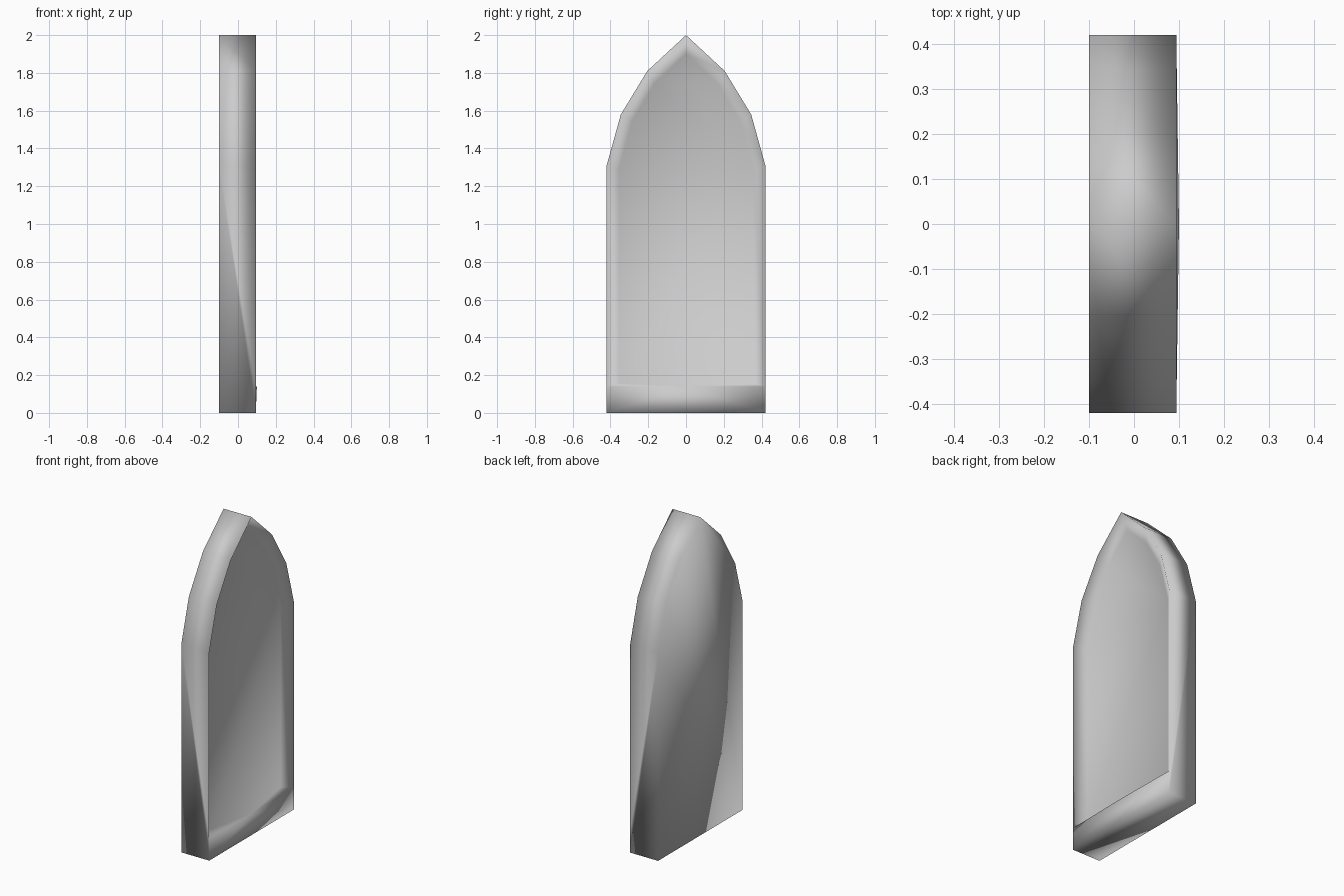
import bpy, bmesh

cube = bpy.data.objects.get("Cube")
if cube:
    bpy.data.objects.remove(cube)

BACK, RIM, PANEL = -0.1, 0.094, 0.048   # depths along x
SILL = 0.14                             # height of the bottom sill

# Pointed arch, right half from springing line to below the apex
ARCH = [(0.42, 1.31), (0.345, 1.58), (0.205, 1.81)]
INNER = [(0.355, 1.29), (0.285, 1.545), (0.165, 1.745)]


def arch_loop(half, apex):
    """Mirror half an arch into a run from +y over the apex to -y."""
    return half + [(0, apex)] + [(-y, z) for y, z in reversed(half)]


def add_verts(bm, points, x):
    return [bm.verts.new((x, y, z)) for y, z in points]


def bridge(bm, a, b):
    """Quads between two open runs of vertices."""
    for i in range(len(a) - 1):
        bm.faces.new((a[i], a[i + 1], b[i + 1], b[i]))


grey = bpy.data.materials.new("stone grey")
grey.use_nodes = True
colour = (0.6, 0.6, 0.6, 1)
grey.diffuse_color = colour
grey.node_tree.nodes["Principled BSDF"].inputs["Base Color"].default_value = colour

bm = bmesh.new()
outer = arch_loop(ARCH, 2.0)

# Solid back and the base corners
back = add_verts(bm, [(0.42, 0)] + outer + [(-0.42, 0)], BACK)
bm.faces.new(back)
base = add_verts(bm, [(0.42, 0), (-0.42, 0)], RIM)

# Rim of the opening, with a slightly bowed sill
rim = add_verts(bm, [(0.42, SILL)] + outer + [(-0.42, SILL)], RIM)
sill_mid = bm.verts.new((0.1, 0, SILL))

# Recessed panel and the sloped walls leading to it
panel = add_verts(bm, [(0.355, SILL + 0.015)] + arch_loop(INNER, 1.9)
                  + [(-0.355, SILL + 0.015)], PANEL)
bridge(bm, rim, panel)
bm.faces.new(panel)
bm.faces.new((rim[0], sill_mid, panel[0]))
bm.faces.new((sill_mid, panel[-1], panel[0]))
bm.faces.new((sill_mid, rim[-1], panel[-1]))

# Sill front
bm.faces.new((base[0], sill_mid, rim[0]))
bm.faces.new((base[0], base[1], sill_mid))
bm.faces.new((base[1], rim[-1], sill_mid))

# Outer sides, arch edge and underside
bridge(bm, back[1:-1], rim[1:-1])
bm.faces.new((back[0], back[1], rim[1], rim[0], base[0]))
bm.faces.new((back[-1], back[-2], rim[-2], rim[-1], base[1]))
bm.faces.new((back[0], back[-1], base[1], base[0]))

bmesh.ops.recalc_face_normals(bm, faces=bm.faces)
for face in bm.faces:
    face.smooth = True

mesh = bpy.data.meshes.new("arched_panel")
bm.to_mesh(mesh)
bm.free()
mesh.materials.append(grey)
bpy.context.collection.objects.link(bpy.data.objects.new("arched_panel", mesh))
